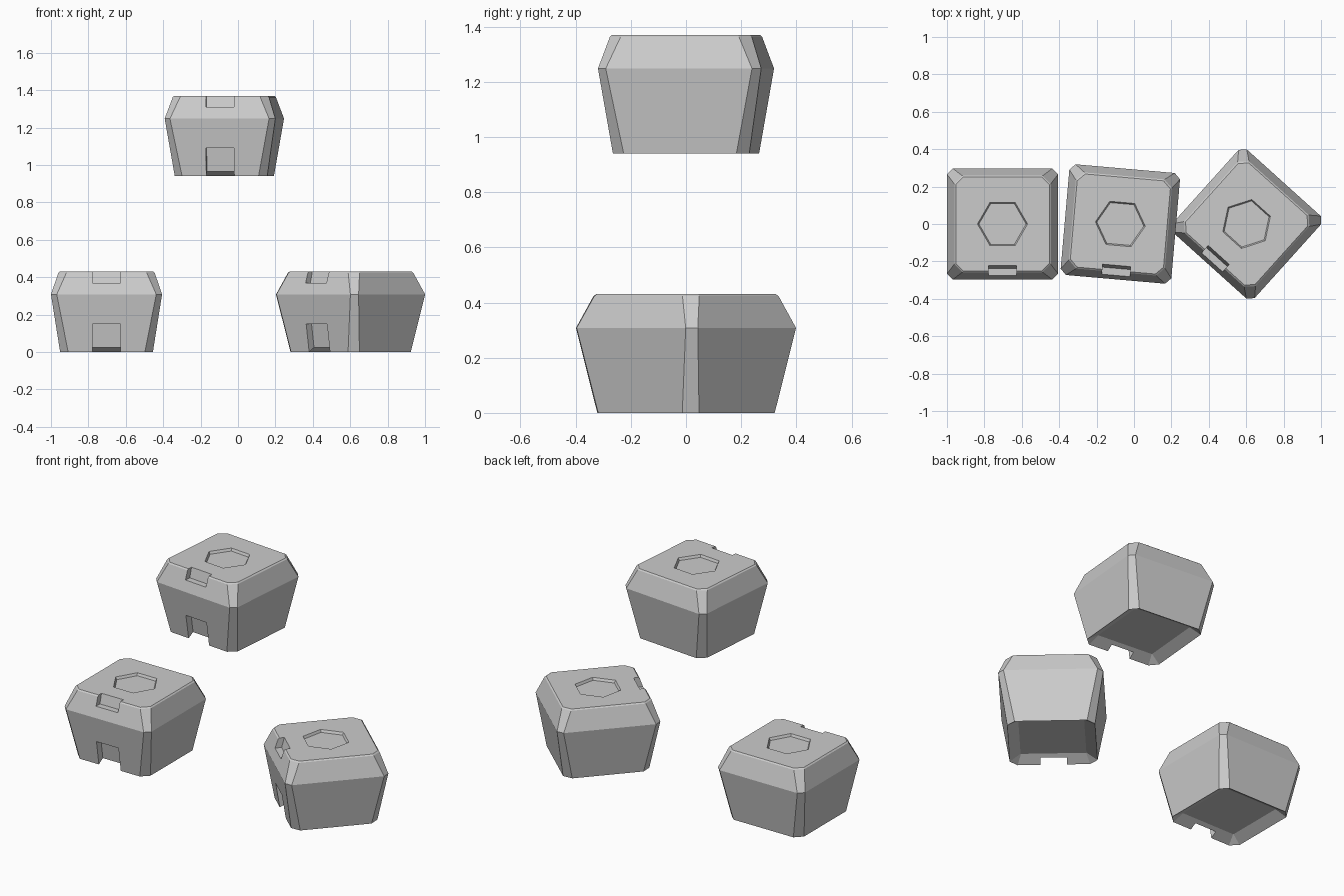
import bpy, bmesh, math

if "Cube" in bpy.data.objects:
    bpy.data.objects.remove(bpy.data.objects["Cube"])

grey = bpy.data.materials.new("light_grey")
grey.diffuse_color = (0.6, 0.6, 0.6, 1)
grey.use_nodes = True
grey.node_tree.nodes["Principled BSDF"].inputs["Base Color"].default_value = grey.diffuse_color


def make_object(name, bm):
    bmesh.ops.recalc_face_normals(bm, faces=bm.faces)
    mesh = bpy.data.meshes.new(name)
    bm.to_mesh(mesh)
    bm.free()
    mesh.materials.append(grey)
    obj = bpy.data.objects.new(name, mesh)
    bpy.context.collection.objects.link(obj)
    return obj


def loft(name, rings):
    """Closed solid through matching rings of points."""
    bm = bmesh.new()
    loops = [[bm.verts.new(p) for p in ring] for ring in rings]
    for a, b in zip(loops, loops[1:]):
        for i in range(len(a)):
            j = (i + 1) % len(a)
            bm.faces.new((a[i], a[j], b[j], b[i]))
    bm.faces.new(loops[0][::-1])
    bm.faces.new(loops[-1])
    return make_object(name, bm)


def chamfered_square(half, cut, z):
    """Square outline with its corners cut off."""
    k = half - cut
    return [(half, -k, z), (half, k, z), (k, half, z), (-k, half, z),
            (-half, k, z), (-half, -k, z), (-k, -half, z), (k, -half, z)]


def hexagon(radius, z):
    return [(radius * math.cos(i * math.pi / 3), radius * math.sin(i * math.pi / 3), z)
            for i in range(6)]


def prism_x(name, profile, half):
    """Side profile in y and z, extruded across x."""
    return loft(name, [[(x, y, z) for y, z in profile] for x in (-half, half)])


def cut(target, cutter):
    """Apply a boolean difference and remove the cutter."""
    mod = target.modifiers.new("cut", 'BOOLEAN')
    mod.operation, mod.solver, mod.object = 'DIFFERENCE', 'EXACT', cutter
    deps = bpy.context.evaluated_depsgraph_get()
    target.data = bpy.data.meshes.new_from_object(target.evaluated_get(deps))
    target.modifiers.clear()
    bpy.data.objects.remove(cutter)


# Crate body: sunken base panel, flared walls, sloping shoulder, small top bevel
crate = loft("crate_left", [chamfered_square(*r) for r in (
    (0.186, 0.002, 0.038), (0.248, 0.043, 0), (0.297, 0.031, 0.308),
    (0.258, 0.043, 0.423), (0.25, 0.04, 0.43))])

# Notch at the foot of the front wall, its back parallel to the wall
slope = 0.049 / 0.308
cut(crate, prism_x("foot_notch", [(-0.4, -0.05), (-0.205 + slope * 0.05, -0.05),
                                  (-0.205 - slope * 0.15, 0.15), (-0.4, 0.15)], 0.075))

# Latch notch in the front shoulder
cut(crate, prism_x("latch_notch", [(-0.4, 0.37), (-0.238, 0.37),
                                   (-0.217, 0.45), (-0.4, 0.45)], 0.075))

# Hexagonal recess in the lid
cut(crate, loft("lid_recess", [hexagon(0.126, 0.415), hexagon(0.134, 0.43), hexagon(0.142, 0.445)]))

# Three crates: two on the ground, one raised between them
crate.location = (-0.703, 0, 0)
for name, x, z, angle in (("crate_raised", -0.073, 0.94, -5), ("crate_right", 0.602, 0, -42)):
    copy = bpy.data.objects.new(name, crate.data)
    copy.location = (x, 0, z)
    copy.rotation_euler.z = math.radians(angle)
    bpy.context.collection.objects.link(copy)
